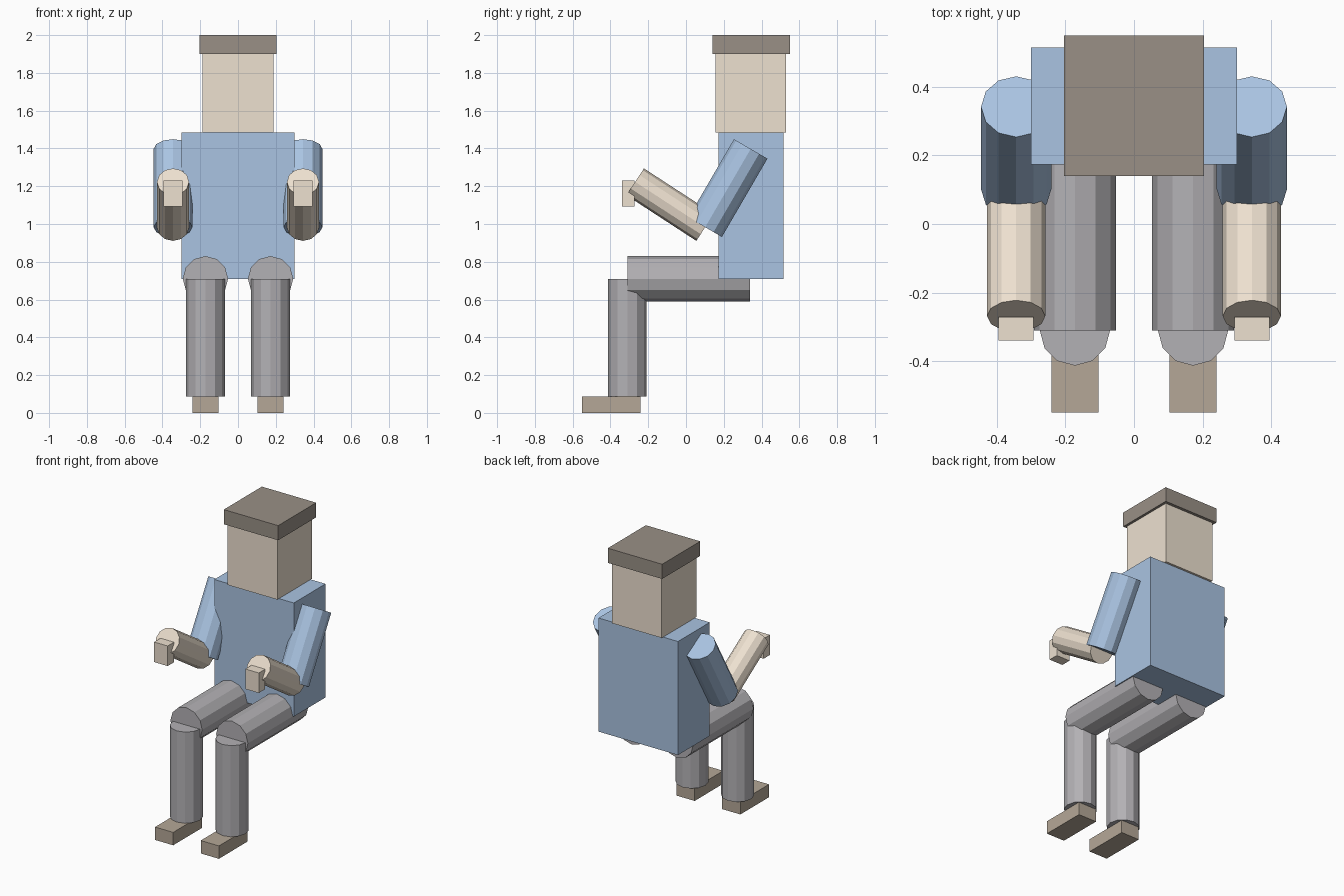
import bpy
import math
from mathutils import Vector

if "Cube" in bpy.data.objects:
    bpy.data.objects.remove(bpy.data.objects["Cube"])


def material(name, rgb):
    m = bpy.data.materials.new(name)
    m.diffuse_color = (*rgb, 1)
    m.use_nodes = True
    m.node_tree.nodes["Principled BSDF"].inputs["Base Color"].default_value = m.diffuse_color
    return m


skin = material("skin", (0.85, 0.75, 0.63))
shirt = material("shirt", (0.40, 0.55, 0.76))
trousers = material("trousers", (0.45, 0.44, 0.46))
leather = material("leather", (0.46, 0.39, 0.31))
hair = material("hair", (0.32, 0.28, 0.24))


def finish(name, mat):
    ob = bpy.context.object
    ob.name = ob.data.name = name
    ob.data.materials.append(mat)
    bpy.ops.object.transform_apply(location=False, rotation=True, scale=True)
    return ob


def box(name, lo, hi, mat):
    lo, hi = Vector(lo), Vector(hi)
    bpy.ops.mesh.primitive_cube_add(size=1, location=(lo + hi) / 2)
    bpy.context.object.scale = hi - lo
    return finish(name, mat)


def limb(name, x, start, end, radius, mat):
    """Twelve-sided cylinder between two (y, z) points."""
    dy, dz = end[0] - start[0], end[1] - start[1]
    bpy.ops.mesh.primitive_cylinder_add(
        vertices=12, radius=radius, depth=math.hypot(dy, dz),
        location=(x, (start[0] + end[0]) / 2, (start[1] + end[1]) / 2),
        rotation=(math.atan2(-dy, dz), 0, 0))
    return finish(name, mat)


# Body and head
box("torso", (-0.30, 0.173, 0.71), (0.30, 0.515, 1.485), shirt)
box("head", (-0.188, 0.155, 1.485), (0.188, 0.53, 1.90), skin)
box("hair", (-0.205, 0.14, 1.90), (0.205, 0.55, 2.0), hair)

for side, s in (("left", 1), ("right", -1)):
    # Seated leg
    leg_x = s * 0.1725
    limb(side + "_thigh", leg_x, (0.34, 0.71), (-0.311, 0.71), 0.12, trousers)
    limb(side + "_shin", leg_x, (-0.311, 0.71), (-0.311, 0.088), 0.1025, trousers)
    box(side + "_shoe", (leg_x - 0.0685, -0.55, 0), (leg_x + 0.0685, -0.242, 0.088), leather)
    # Bent arm
    arm_x = s * 0.344
    limb(side + "_upper_arm", arm_x, (0.3425, 1.3975), (0.1015, 0.983), 0.1025, shirt)
    limb(side + "_forearm", arm_x, (0.101, 0.982), (-0.269, 1.223), 0.085, skin)
    box(side + "_hand", (arm_x - 0.051, -0.34, 1.092), (arm_x + 0.051, -0.272, 1.229), skin)
